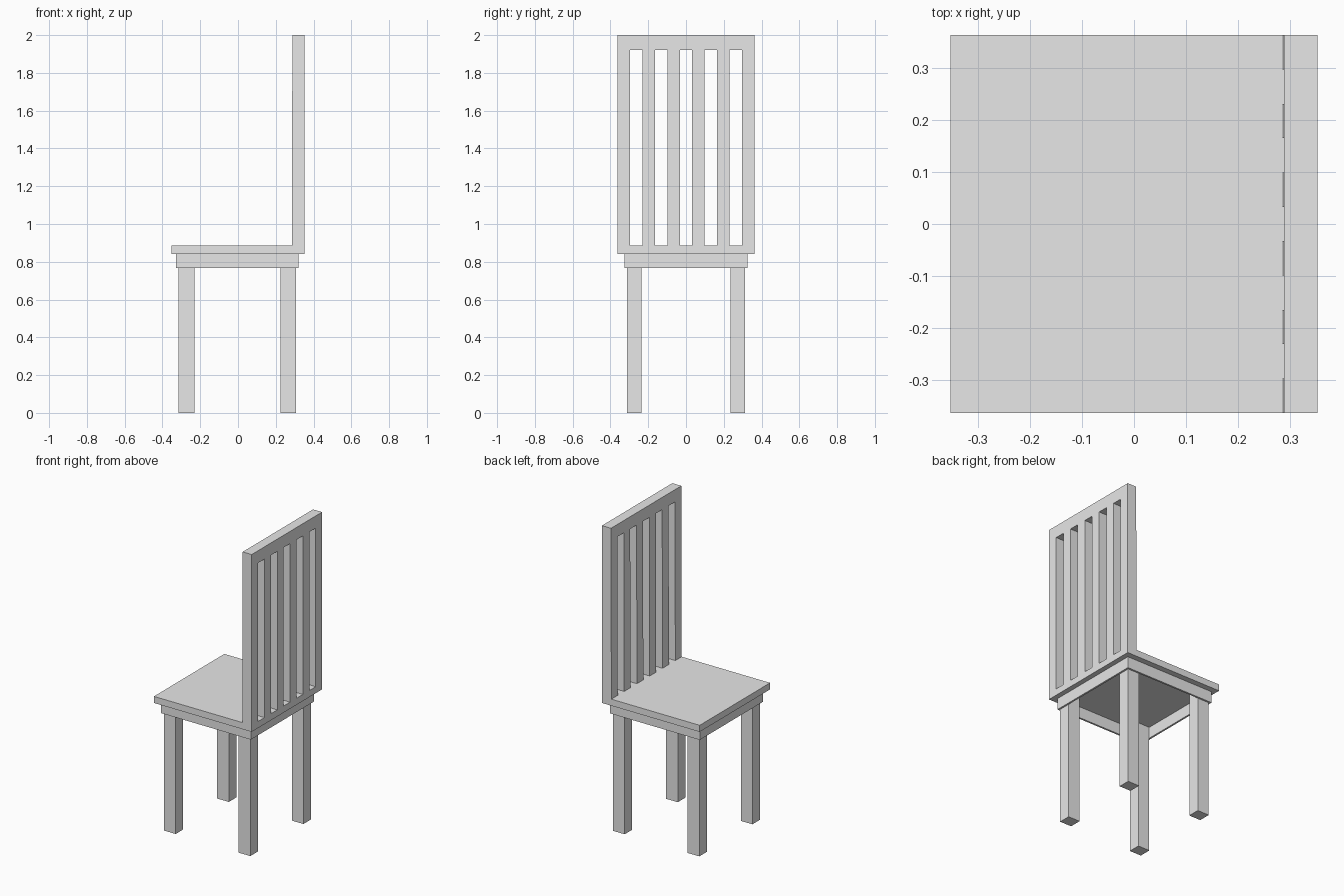
import bpy
import bmesh
from mathutils import Vector

if "Cube" in bpy.data.objects:
    bpy.data.objects.remove(bpy.data.objects["Cube"], do_unlink=True)

# One plain grey for the whole chair
GREY = (0.8, 0.8, 0.8, 1.0)
grey = bpy.data.materials.new("plain_grey")
grey.use_nodes = True
grey.diffuse_color = GREY
grey.node_tree.nodes["Principled BSDF"].inputs["Base Color"].default_value = GREY

# Main dimensions
HALF_X, HALF_Y = 0.353, 0.363
APRON_BOTTOM, SEAT_BOTTOM, SEAT_TOP = 0.768, 0.842, 0.885
RAIL_BOTTOM, TOP = 1.92, 2.0
BACK_FRONT, BACK_LEAN = 0.285, 0.003
APRON_X, APRON_Y, APRON_THICK = (-0.327, 0.32), (-0.325, 0.325), 0.012


def finish(name, bm):
    bmesh.ops.recalc_face_normals(bm, faces=bm.faces[:])
    mesh = bpy.data.meshes.new(name)
    bm.to_mesh(mesh)
    bm.free()
    mesh.materials.append(grey)
    obj = bpy.data.objects.new(name, mesh)
    bpy.context.collection.objects.link(obj)
    return obj


def extrude(bm, faces, x):
    """Extrude faces to a plane at x and return the new end faces."""
    new = bmesh.ops.extrude_face_region(bm, geom=faces)["geom"]
    for v in new:
        if isinstance(v, bmesh.types.BMVert):
            v.co.x = x
    return [f for f in new if isinstance(f, bmesh.types.BMFace)]


def box(name, xs, ys, zs):
    bm = bmesh.new()
    bmesh.ops.create_cube(bm, size=1)
    for v in bm.verts:
        v.co = Vector([r[0] if c < 0 else r[1] for c, r in zip(v.co, (xs, ys, zs))])
    return finish(name, bm)


# Seat and slatted back: a grid of cells with five open slots, thickened,
# then its bottom row drawn forward into the seat
bm = bmesh.new()
columns = 11
ys = [-HALF_Y + 2 * HALF_Y * i / columns for i in range(columns + 1)]
zs = [SEAT_BOTTOM, SEAT_TOP, RAIL_BOTTOM, TOP]
for row in range(3):
    for col in range(columns):
        if row == 1 and col % 2:
            continue
        corners = [(col, row), (col + 1, row), (col + 1, row + 1), (col, row + 1)]
        bm.faces.new([bm.verts.new((HALF_X, ys[c], zs[r])) for c, r in corners])
bmesh.ops.remove_doubles(bm, verts=bm.verts[:], dist=0.0001)
front = extrude(bm, bm.faces[:], BACK_FRONT)
for v in {v for f in front for v in f.verts}:
    v.co.x += BACK_LEAN * max(0, v.co.z - SEAT_TOP) / (TOP - SEAT_TOP)
bottom_row = [f for f in front if f.calc_center_median().z < SEAT_TOP]
extrude(bm, bottom_row, -HALF_X)
bmesh.ops.recalc_face_normals(bm, faces=bm.faces[:])
bmesh.ops.dissolve_limit(bm, angle_limit=0.002, verts=bm.verts[:], edges=bm.edges[:])
finish("seat_and_back", bm)

# Apron: a thin hollow frame under the seat
bm = bmesh.new()
loops = []
for z, inset in ((APRON_BOTTOM, 0), (SEAT_BOTTOM, 0),
                 (SEAT_BOTTOM, APRON_THICK), (APRON_BOTTOM, APRON_THICK)):
    x0, x1 = APRON_X[0] + inset, APRON_X[1] - inset
    y0, y1 = APRON_Y[0] + inset, APRON_Y[1] - inset
    loops.append([bm.verts.new((x, y, z))
                  for x, y in ((x0, y0), (x1, y0), (x1, y1), (x0, y1))])
for k, loop in enumerate(loops):
    following = loops[(k + 1) % 4]
    for i in range(4):
        j = (i + 1) % 4
        bm.faces.new((loop[i], loop[j], following[j], following[i]))
finish("apron", bm)

# Four square legs standing inside the apron corners
LEG_X, LEG_Y = 0.084, 0.078
for x_name, x in (("front", APRON_X[0] + APRON_THICK),
                  ("rear", APRON_X[1] - APRON_THICK - LEG_X)):
    for y_name, y in (("near", APRON_Y[0] + APRON_THICK),
                      ("far", APRON_Y[1] - APRON_THICK - LEG_Y)):
        box(f"{x_name}_{y_name}_leg", (x, x + LEG_X), (y, y + LEG_Y), (0, SEAT_BOTTOM))
